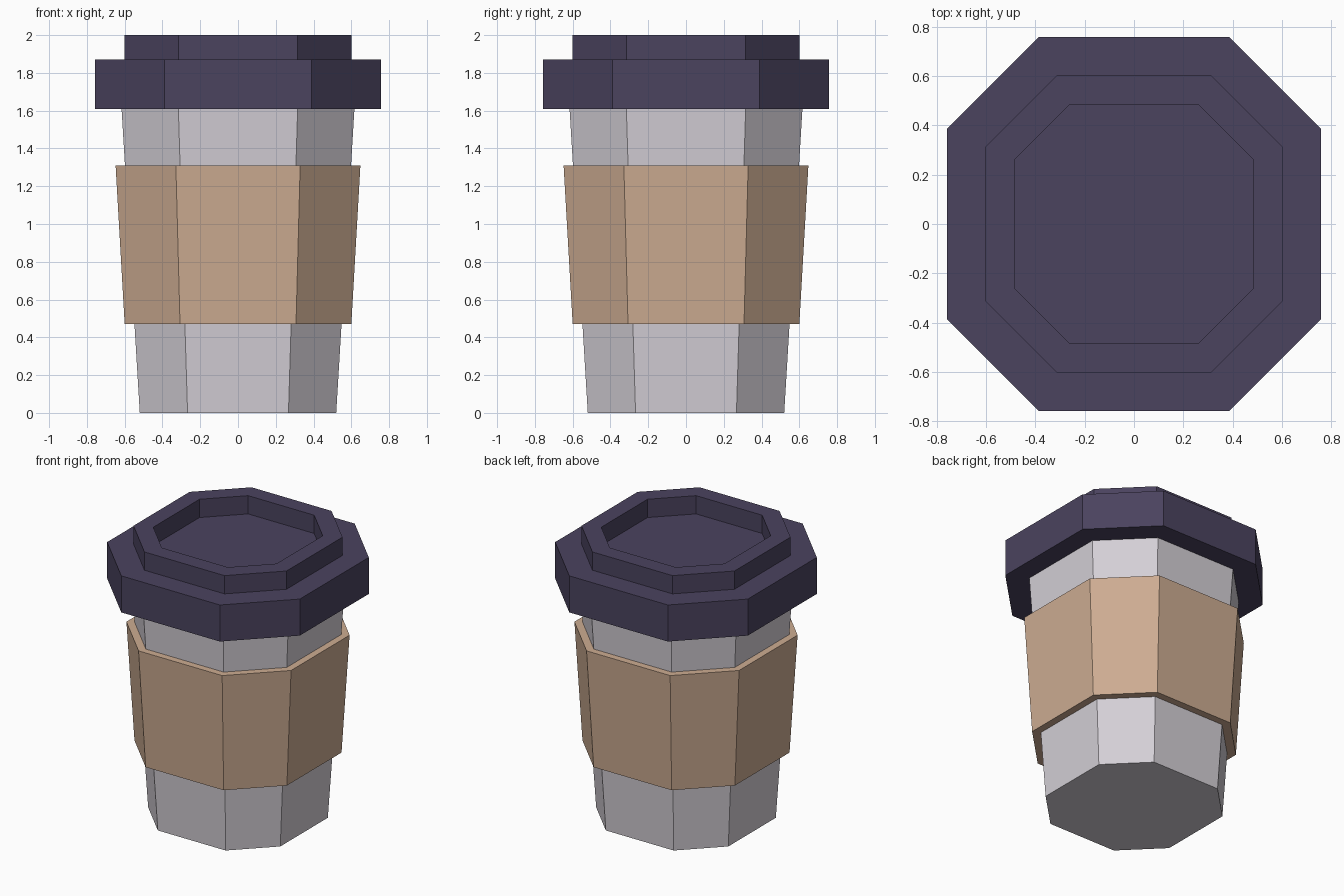
import bpy, bmesh

if "Cube" in bpy.data.objects:
    bpy.data.objects.remove(bpy.data.objects["Cube"])


def material(name, rgb):
    m = bpy.data.materials.new(name)
    m.diffuse_color = (*rgb, 1)
    m.use_nodes = True
    m.node_tree.nodes["Principled BSDF"].inputs["Base Color"].default_value = m.diffuse_color
    return m


def octagon(bm, a, h, z):
    """Ring of 8 vertices: a = distance to the flats, h = half length of the axis-aligned flats."""
    pts = [(h, -a), (a, -h), (a, h), (h, a), (-h, a), (-a, h), (-a, -h), (-h, -a)]
    return [bm.verts.new((x, y, z)) for x, y in pts]


def loft(name, profile, mat, closed=False):
    """Skin octagon rings (a, h, z); cap the ends, or join last to first if closed."""
    bm = bmesh.new()
    rings = [octagon(bm, *p) for p in profile]
    pairs = list(zip(rings, rings[1:]))
    if closed:
        pairs.append((rings[-1], rings[0]))
    else:
        bm.faces.new(rings[0][::-1])
        bm.faces.new(rings[-1])
    for lo, hi in pairs:
        for i in range(8):
            j = (i + 1) % 8
            bm.faces.new((lo[i], lo[j], hi[j], hi[i]))
    bmesh.ops.recalc_face_normals(bm, faces=bm.faces)
    me = bpy.data.meshes.new(name)
    bm.to_mesh(me)
    bm.free()
    me.materials.append(mat)
    ob = bpy.data.objects.new(name, me)
    bpy.context.collection.objects.link(ob)
    return ob


paper = material("pale grey paper", (0.658, 0.624, 0.672))
card = material("tan cardboard", (0.610, 0.413, 0.287))
plastic = material("dark purple plastic", (0.069, 0.056, 0.114))

# Tapered cup body
loft("cup_body", [(0.52, 0.267, 0), (0.617, 0.316, 1.62)], paper)

# Cardboard sleeve, a ring hugging the cup
loft("sleeve", [(0.60, 0.307, 0.47), (0.648, 0.329, 1.31),
                (0.592, 0.303, 1.31), (0.543, 0.279, 0.47)], card, closed=True)

# Lid: wide brim, raised rim, recessed drinking surface
loft("lid", [(0.758, 0.388, 1.61), (0.758, 0.388, 1.87),
             (0.602, 0.315, 1.87), (0.602, 0.315, 2.0),
             (0.485, 0.26, 2.0), (0.485, 0.26, 1.87)], plastic)
